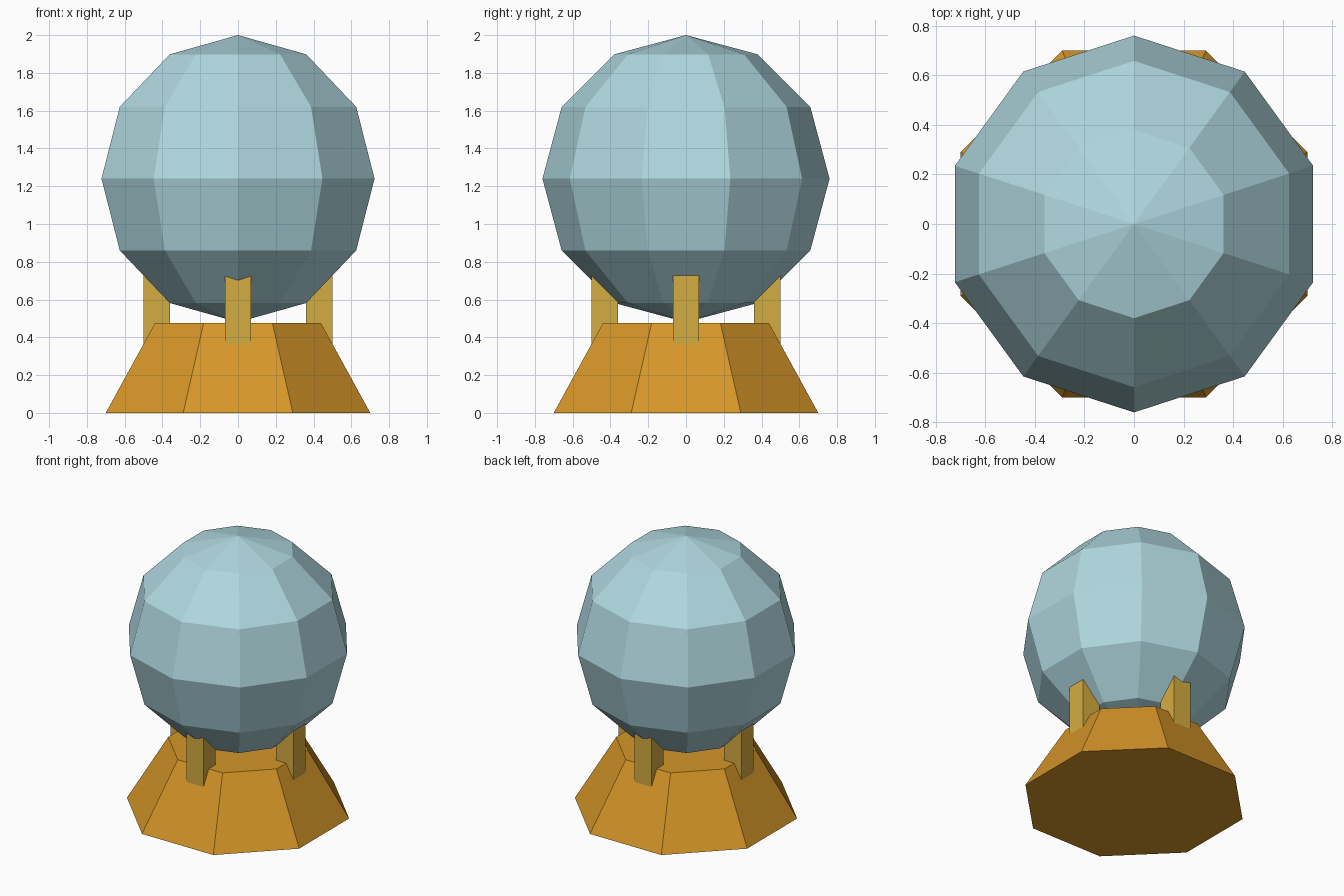
import bpy
import bmesh
from math import cos, sin, pi, radians
from mathutils import Matrix

cube = bpy.data.objects.get("Cube")
if cube:
    bpy.data.objects.remove(cube, do_unlink=True)


def make_material(name, rgb):
    mat = bpy.data.materials.new(name)
    mat.use_nodes = True
    color = (*rgb, 1)
    mat.diffuse_color = color
    mat.node_tree.nodes["Principled BSDF"].inputs["Base Color"].default_value = color
    return mat


def finish(bm, name, mat):
    bmesh.ops.recalc_face_normals(bm, faces=bm.faces)
    mesh = bpy.data.meshes.new(name)
    bm.to_mesh(mesh)
    bm.free()
    mesh.materials.append(mat)
    obj = bpy.data.objects.new(name, mesh)
    bpy.context.collection.objects.link(obj)
    return obj


def lathe(name, profile, sides, phase, mat):
    """Faceted solid of revolution; radius 0 makes a pole, open ends are capped."""
    bm = bmesh.new()
    rings = []
    for r, z in profile:
        count = sides if r > 0 else 1
        angles = [phase + 2 * pi * i / sides for i in range(count)]
        rings.append([bm.verts.new((r * cos(a), r * sin(a), z)) for a in angles])
    for low, high in zip(rings, rings[1:]):
        for i in range(sides):
            j = (i + 1) % sides
            corners = [low[i % len(low)], low[j % len(low)],
                       high[j % len(high)], high[i % len(high)]]
            bm.faces.new(list(dict.fromkeys(corners)))
    for end in (rings[0], rings[-1]):
        if len(end) > 1:
            bm.faces.new(end)
    return finish(bm, name, mat)


glass = make_material("pale blue glass", (0.434, 0.687, 0.745))
amber = make_material("amber base", (0.672, 0.305, 0.021))
gold = make_material("gold prong", (0.658, 0.413, 0.051))

# Tapered octagonal base with flat sides facing the axes
lathe("base", [(0.758, 0), (0.476, 0.475)], 8, radians(22.5), amber)

# Faceted ball with ten segments and six bands
radius, centre, bands = 0.76, 1.24, 6
ball_profile = [(0, centre - radius)]
for k in range(1, bands):
    a = pi * k / bands
    ball_profile.append((radius * sin(a), centre - radius * cos(a)))
ball_profile.append((0, centre + radius))
lathe("ball", ball_profile, 10, pi / 2, glass)

# Four square prongs holding the ball
for n, side in enumerate(("left", "back", "right", "front")):
    bm = bmesh.new()
    place = Matrix.Rotation(n * pi / 2, 4, "Z") @ Matrix.Translation((0.43, 0, 0.54))
    size = Matrix.Diagonal((0.14, 0.14, 0.48, 1))
    bmesh.ops.create_cube(bm, size=1, matrix=place @ size)
    finish(bm, side + "_prong", gold)
